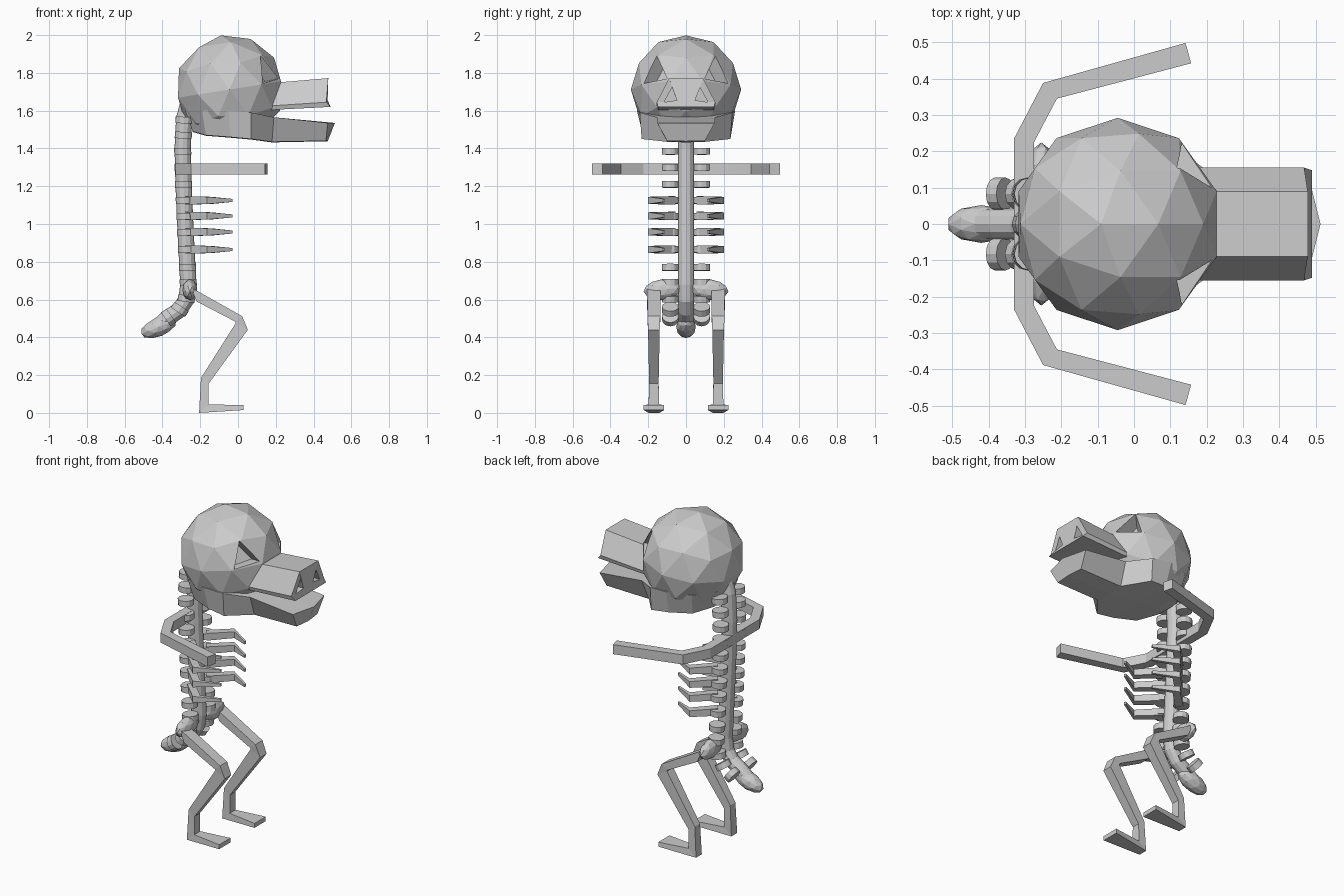
import bpy, bmesh, math
from mathutils import Vector, Matrix

if "Cube" in bpy.data.objects:
    bpy.data.objects.remove(bpy.data.objects["Cube"])

bone = bpy.data.materials.new("bone_grey")
bone.diffuse_color = (0.6, 0.6, 0.6, 1)
bone.use_nodes = True
bone.node_tree.nodes["Principled BSDF"].inputs["Base Color"].default_value = bone.diffuse_color


def finish(name, bm):
    bmesh.ops.recalc_face_normals(bm, faces=bm.faces)
    me = bpy.data.meshes.new(name)
    bm.to_mesh(me)
    bm.free()
    me.materials.append(bone)
    ob = bpy.data.objects.new(name, me)
    bpy.context.collection.objects.link(ob)
    return ob


def loft(name, sections):
    """Skin a list of equal-length loops and cap both ends."""
    bm = bmesh.new()
    rings = [[bm.verts.new(p) for p in s] for s in sections]
    n = len(rings[0])
    for a, b in zip(rings, rings[1:]):
        for i in range(n):
            bm.faces.new((a[i], a[(i + 1) % n], b[(i + 1) % n], b[i]))
    bm.faces.new(rings[0])
    bm.faces.new(rings[-1])
    return finish(name, bm)


def limb_xz(name, pairs, y):
    """Limb bent in the xz plane: (x, z, x, z, half width) per joint."""
    loft(name, [[(a, y - w, b), (a, y + w, b), (c, y + w, d), (c, y - w, d)]
                for a, b, c, d, w in pairs])


def limb_xy(name, pairs, z, s):
    """Limb bent in the xy plane: (x, y, x, y, half height) per joint."""
    loft(name, [[(a, s * b, z - h), (a, s * b, z + h), (c, s * d, z + h), (c, s * d, z - h)]
                for a, b, c, d, h in pairs])


def ball(name, centre, size, rot=Matrix(), sub=2):
    bm = bmesh.new()
    bmesh.ops.create_icosphere(bm, subdivisions=sub, radius=1)
    bm.transform(Matrix.Translation(centre) @ rot @ Matrix.Diagonal((*size, 1)))
    return finish(name, bm)


def cut(target, cutter):
    cutter.hide_render = True
    cutter.display_type = 'WIRE'
    m = target.modifiers.new("cut", 'BOOLEAN')
    m.operation = 'DIFFERENCE'
    m.solver = 'EXACT'
    m.object = cutter


# Skull with flattened underside
C = Vector((-0.045, 0, 1.712))
skull = ball("skull", C, (0.29, 0.292, 0.29), Matrix.Rotation(math.radians(-9), 4, 'Y'))
for v in skull.data.vertices:
    v.co.z = max(min(v.co.z, 2.0), 1.47)

# Upper snout
snout = loft("upper_snout", [
    [(x, -w, t), (x, w, t), (x - 0.01, 0.155, m), (x + dx, 0.148, b),
     (x + dx, -0.148, b), (x - 0.01, -0.155, m)]
    for x, dx, w, t, m, b in [(0.1, 0, 0.09, 1.74, 1.62, 1.6), (0.478, 0.012, 0.09, 1.772, 1.645, 1.62)]])

# Eye sockets and nostrils
for s, side in ((-1, "right"), (1, "left")):
    tri = [Vector(p) for p in ((0.118, s * 0.155, 1.89), (0.137, s * 0.23, 1.745), (0.216, s * 0.1, 1.77))]
    cut(skull, loft("eye_cutter_" + side, [[C + (p - C) * k for p in tri] for k in (1.4, 0.72)]))
    cut(snout, loft("nostril_cutter_" + side, [
        [(x, s * 0.116, 1.645), (x, s * 0.048, 1.655), (x, s * 0.074, 1.722)] for x in (0.43, 0.6)]))

# Lower jaw: rounded back, flared cheeks, pointed front
jaw = [(-0.28, 0.10, 1.60, -0.24, 0.08, 1.49), (-0.19, 0.215, 1.60, -0.17, 0.18, 1.47),
       (-0.05, 0.26, 1.60, -0.04, 0.225, 1.46), (0.07, 0.245, 1.59, 0.07, 0.235, 1.45),
       (0.19, 0.155, 1.565, 0.18, 0.10, 1.435), (0.475, 0.152, 1.535, 0.465, 0.10, 1.44)]
secs = [[(a, -b, c), (a, 0, c), (a, b, c), (d, e, f), (d, 0, f - 0.003), (d, -e, f)]
        for a, b, c, d, e, f in jaw]
secs[-1][1] = (0.513, 0, 1.535)
secs[-1][4] = (0.475, 0, 1.438)
loft("lower_jaw", secs)

# Spine tube
path = [Vector((x, 0, z)) for x, z in (
    (-0.265, 1.63), (-0.285, 1.56), (-0.293, 1.4), (-0.288, 1.2), (-0.277, 0.95),
    (-0.263, 0.68), (-0.274, 0.6), (-0.31, 0.545), (-0.375, 0.5), (-0.42, 0.46))]


def frame(i):
    t = (path[min(i + 1, len(path) - 1)] - path[max(i - 1, 0)]).normalized()
    return t, t.cross(Vector((0, 1, 0)))


loft("spine", [[p + frame(i)[1] * 0.043 * math.cos(a) + Vector((0, 0.043 * math.sin(a), 0))
                for a in (k * math.tau / 12 for k in range(12))] for i, p in enumerate(path)])

# Paired vertebra discs along the spine
for n, z in enumerate((1.55, 1.47, 1.385, 1.3, 1.21, 1.125, 1.04, 0.955, 0.865, 0.77, 0.69, 0.605, 0.548, 0.505)):
    for a, b in zip(path, path[1:]):
        if a.z >= z >= b.z:
            p, d = a.lerp(b, (a.z - z) / (a.z - b.z)), (a - b).normalized()
    for s in (-1, 1):
        bm = bmesh.new()
        bmesh.ops.create_cone(bm, cap_ends=True, segments=12, radius1=0.045, radius2=0.045, depth=0.035)
        bm.transform(Matrix.Translation(p + Vector((0, s * 0.083, 0)))
                     @ d.to_track_quat('Z', 'Y').to_matrix().to_4x4())
        finish("vertebra_disc_%d" % n, bm)

# Tail bulb
ball("tail_bulb", (-0.42, 0, 0.455), (0.102, 0.052, 0.05), Matrix.Rotation(-0.38, 4, 'Y'))

for s, side in ((-1, "right"), (1, "left")):
    # Pelvis
    ball("pelvis_" + side, (-0.255, s * 0.125, 0.652), (0.04, 0.1, 0.055), Matrix.Rotation(-s * 0.1, 4, 'X'))
    # Arms
    limb_xy("arm_" + side, [(-0.33, 0, -0.275, 0, 0.029), (-0.33, 0.235, -0.275, 0.225, 0.029),
                            (-0.25, 0.388, -0.212, 0.345, 0.029), (0.142, 0.498, 0.157, 0.442, 0.029)], 1.29, s)
    # Ribs
    for n, z in enumerate((1.125, 1.043, 0.958, 0.865)):
        limb_xy("rib_%s_%d" % (side, n), [(-0.28, 0.09, -0.25, 0.055, 0.022), (-0.165, 0.2, -0.14, 0.165, 0.019),
                                          (-0.03, 0.122, -0.035, 0.11, 0.008)], z, s)
    # Legs with flared feet
    limb_xz("leg_" + side, [(-0.25, 0.665, -0.22, 0.59, 0.036), (0.022, 0.512, -0.014, 0.483, 0.034),
                            (0.052, 0.44, -0.012, 0.475, 0.031), (-0.155, 0.155, -0.196, 0.185, 0.025),
                            (-0.155, 0.044, -0.206, 0.0, 0.028), (0.03, 0.042, 0.03, 0.015, 0.054)], s * 0.17)
